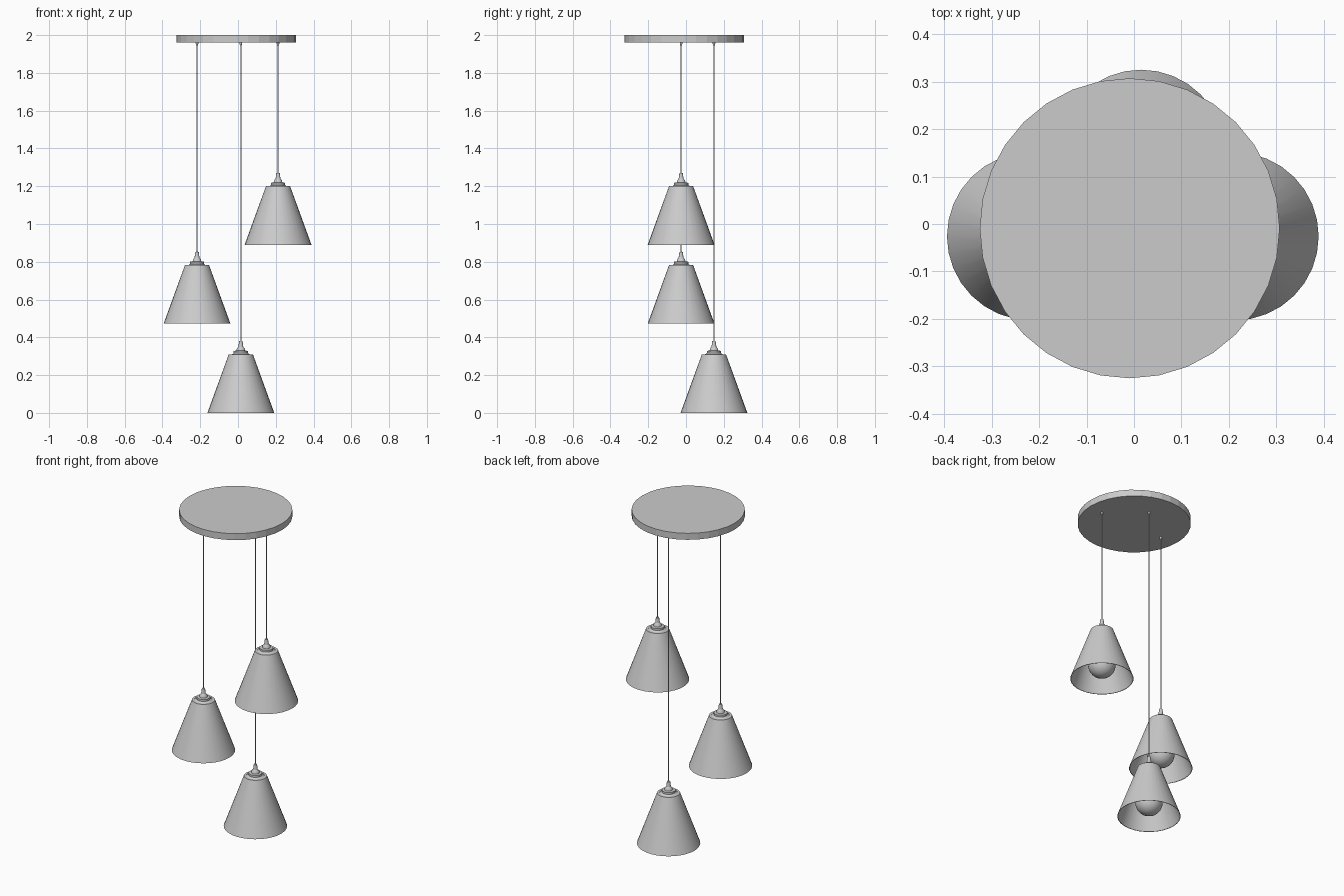
import bpy, bmesh, math

if "Cube" in bpy.data.objects:
    bpy.data.objects.remove(bpy.data.objects["Cube"])


def lathe(name, profile, loc, sides=32, closed=False, smooth=True):
    """Revolve an (r, z) profile about z; points with r = 0 become poles."""
    bm = bmesh.new()
    rings = []
    for r, z in profile:
        if r == 0:
            rings.append([bm.verts.new((0, 0, z))] * sides)
        else:
            rings.append([bm.verts.new((r * math.cos(2 * math.pi * i / sides),
                                        r * math.sin(2 * math.pi * i / sides), z))
                          for i in range(sides)])
    pairs = list(zip(rings, rings[1:]))
    if closed:
        pairs.append((rings[-1], rings[0]))
    for a, b in pairs:
        for i in range(sides):
            j = (i + 1) % sides
            bm.faces.new(list(dict.fromkeys((a[i], a[j], b[j], b[i]))))
    bmesh.ops.recalc_face_normals(bm, faces=bm.faces)
    mesh = bpy.data.meshes.new(name)
    bm.to_mesh(mesh)
    bm.free()
    ob = bpy.data.objects.new(name, mesh)
    ob.location = loc
    bpy.context.collection.objects.link(ob)
    if smooth:
        bpy.ops.object.select_all(action='DESELECT')
        ob.select_set(True)
        bpy.context.view_layer.objects.active = ob
        bpy.ops.object.shade_smooth_by_angle(angle=math.radians(30))
    return ob


# ceiling plate
CEILING = 1.96
lathe("ceiling_plate", [(0, 0), (0.316, 0), (0.316, 0.04), (0, 0.04)],
      (-0.009, -0.009, CEILING), smooth=False)

# profiles, measured from the lower rim of a shade
SHADE = [(0.177, 0), (0.064, 0.31), (0.050, 0.31), (0.050, 0.307),
         (0.061, 0.307), (0.174, 0)]
CAP = [(0, 0.295), (0.050, 0.295), (0.050, 0.308), (0.038, 0.316), (0.038, 0.328),
       (0.023, 0.330), (0.021, 0.340), (0.013, 0.350), (0.009, 0.380), (0, 0.382)]
SOCKET = [(0, 0.19), (0.030, 0.19), (0.030, 0.297), (0, 0.297)]
R, CZ = 0.077, 0.088
BULB = [(0, CZ - R)]
BULB += [(R * math.sin(math.radians(t)), CZ - R * math.cos(math.radians(t)))
         for t in range(12, 145, 12)]
BULB += [(0.028, 0.175), (0.026, 0.20), (0, 0.20)]

# three pendants at staggered heights
pendants = {"high": (0.212, -0.026, 0.89),
            "middle": (-0.217, -0.026, 0.472),
            "low": (0.015, 0.148, 0)}
for tag, (x, y, z) in pendants.items():
    loc = (x, y, z)
    lathe(tag + "_shade", SHADE, loc, closed=True)
    lathe(tag + "_cap", CAP, loc, sides=24)
    lathe(tag + "_socket", SOCKET, loc, sides=24)
    lathe(tag + "_bulb", BULB, loc)
    # cord and its grommet under the plate
    top = CEILING - z
    lathe(tag + "_cord", [(0, 0.375), (0.003, 0.375), (0.003, top), (0, top)], loc, sides=10)
    lathe(tag + "_grommet", [(0, top - 0.016), (0.004, top - 0.016),
                             (0.007, top - 0.004), (0.007, top), (0, top)], loc, sides=12)
